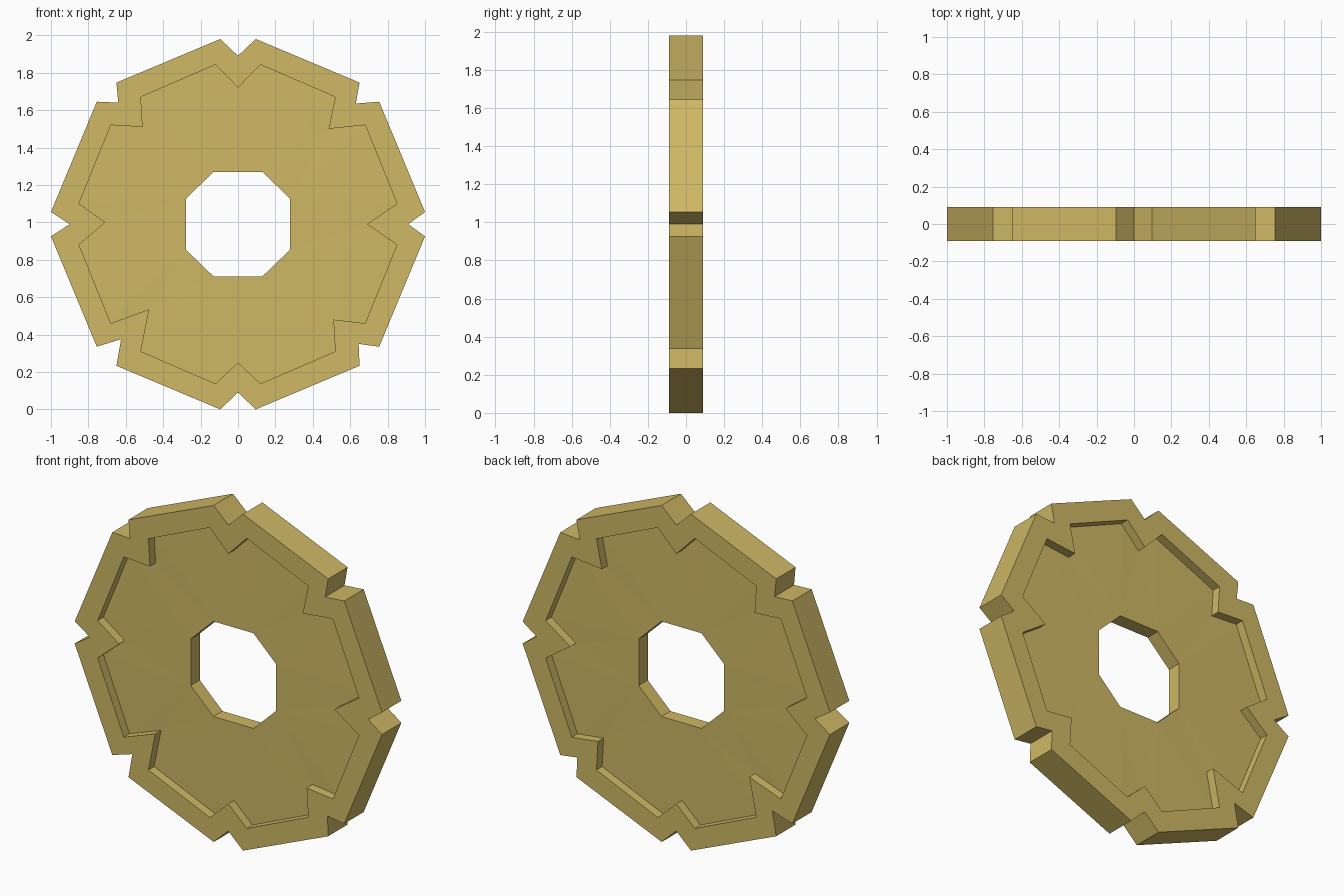
import bpy, bmesh

if "Cube" in bpy.data.objects:
    bpy.data.objects.remove(bpy.data.objects["Cube"])

CENTRE_Z = 0.99


def ring(quarter):
    """Mirror one quadrant (clockwise from the top) into a full clockwise loop."""
    rev = quarter[::-1]
    return (quarter + [(x, -z) for x, z in rev]
            + [(-x, -z) for x, z in quarter] + [(-x, z) for x, z in rev])


def notched(quarter, tips):
    """Eight petals of two corners each, with a notch tip before every petal."""
    c = ring(quarter)
    return [p for i, tip in enumerate(tips) for p in (tip, c[2 * i], c[2 * i + 1])]


# Petal corners and the slightly irregular notch tips, relative to the centre
outer = notched([(0.095, 0.99), (0.65, 0.757), (0.755, 0.655), (1.0, 0.065)],
                [(0, 0.90), (0.63, 0.645), (0.91, 0), (0.645, -0.64),
                 (0, -0.90), (-0.625, -0.615), (-0.90, 0), (-0.64, 0.65)])
inner = notched([(0.12, 0.853), (0.52, 0.68), (0.68, 0.53), (0.85, 0.11)],
                [(0, 0.73), (0.485, 0.51), (0.69, 0), (0.51, -0.51),
                 (0, -0.74), (-0.475, -0.455), (-0.71, 0.01), (-0.51, 0.52)])
hole = ring([(0.13, 0.28), (0.278, 0.137)])

bm = bmesh.new()


def loop(points, y):
    return [bm.verts.new((x, y, z + CENTRE_Z)) for x, z in points]


def bridge(a, b):
    n = len(a)
    for i in range(n):
        j = (i + 1) % n
        bm.faces.new((a[i], a[j], b[j], b[i]))


rims, holes = [], []
for side in (-1, 1):
    # Raised border and the wall down to the recessed floor
    out = loop(outer, side * 0.09)
    lip = loop(inner, side * 0.09)
    floor = loop(inner, side * 0.037)
    inn = loop(hole, side * 0.042)
    bridge(out, lip)
    bridge(lip, floor)
    # Faceted floor: a fan from each hole corner to its petal
    for i in range(8):
        h, h2 = inn[i], inn[(i + 1) % 8]
        fan = [floor[(3 * i + k) % 24] for k in range(4)]
        for a, b in zip(fan, fan[1:]):
            bm.faces.new((h, a, b))
        bm.faces.new((h, fan[3], h2))
    rims.append(out)
    holes.append(inn)

# Outer edge and hole wall
bridge(*rims)
bridge(*holes)
bmesh.ops.recalc_face_normals(bm, faces=bm.faces)

mesh = bpy.data.meshes.new("notched_disc")
bm.to_mesh(mesh)
bm.free()
disc = bpy.data.objects.new("notched_disc", mesh)
bpy.context.collection.objects.link(disc)

mat = bpy.data.materials.new("brass_yellow")
mat.diffuse_color = (0.62, 0.48, 0.13, 1)
mat.use_nodes = True
mat.node_tree.nodes["Principled BSDF"].inputs["Base Color"].default_value = mat.diffuse_color
mesh.materials.append(mat)
